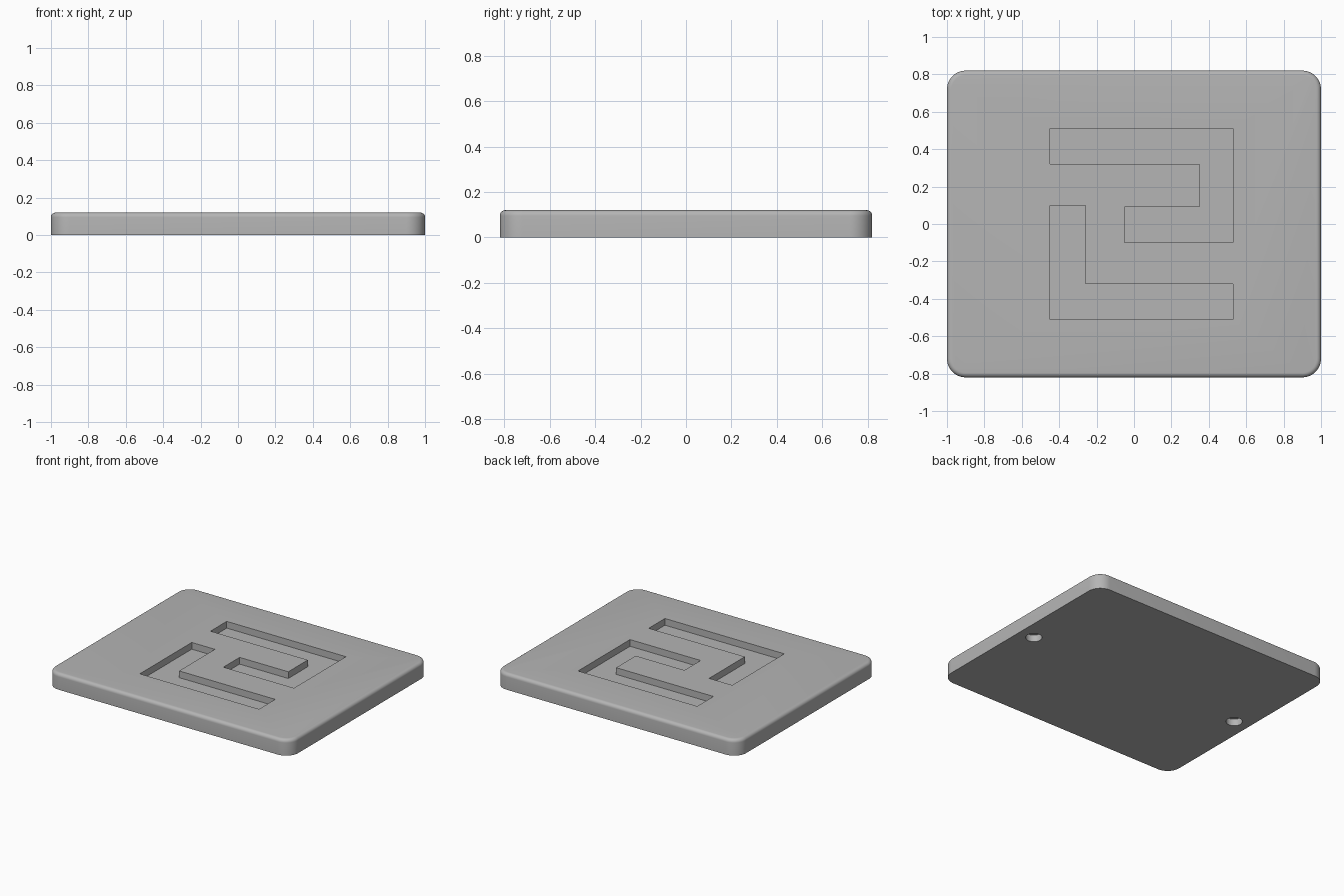
import bpy, bmesh, math

cube = bpy.data.objects.get("Cube")
if cube:
    bpy.data.objects.remove(cube, do_unlink=True)

HALF_X, HALF_Y, HEIGHT = 1.0, 0.82, 0.12
CORNER, FILLET, DEPTH = 0.1, 0.025, 0.05

grey = bpy.data.materials.new("plain grey")
grey.use_nodes = True
colour = (0.46, 0.46, 0.46, 1)
grey.diffuse_color = colour
grey.node_tree.nodes["Principled BSDF"].inputs["Base Color"].default_value = colour


def loft(name, rings):
    """Solid through a stack of matching rings, capped at both ends."""
    bm = bmesh.new()
    loops = [[bm.verts.new(p) for p in ring] for ring in rings]
    count = len(loops[0])
    for low, high in zip(loops, loops[1:]):
        for i in range(count):
            j = (i + 1) % count
            bm.faces.new((low[i], low[j], high[j], high[i]))
    bm.faces.new(loops[0][::-1])
    bm.faces.new(loops[-1])
    bmesh.ops.recalc_face_normals(bm, faces=bm.faces)
    mesh = bpy.data.meshes.new(name)
    bm.to_mesh(mesh)
    bm.free()
    mesh.materials.append(grey)
    obj = bpy.data.objects.new(name, mesh)
    bpy.context.collection.objects.link(obj)
    return obj


def prism(name, outline, z0, z1):
    return loft(name, [[(x, y, z) for x, y in outline] for z in (z0, z1)])


def rounded_ring(inset, z, steps=12):
    """Rounded rectangle pulled in from the plate edge."""
    ring = []
    for k, (sx, sy) in enumerate(((1, 1), (-1, 1), (-1, -1), (1, -1))):
        for i in range(steps + 1):
            a = math.pi / 2 * (k + i / steps)
            r = CORNER - inset
            ring.append((sx * (HALF_X - CORNER) + r * math.cos(a),
                         sy * (HALF_Y - CORNER) + r * math.sin(a), z))
    return ring


# Plate with rounded corners and a filleted top edge
rings = [rounded_ring(0, 0)]
for i in range(7):
    a = math.pi / 2 * i / 6
    rings.append(rounded_ring(FILLET * (1 - math.cos(a)),
                              HEIGHT - FILLET + FILLET * math.sin(a)))
plate = loft("plate", rings)

# Two angular grooves in the top
hook = [(-.45, .51), (-.45, .32), (.35, .32), (.35, .09),
        (-.05, .09), (-.05, -.1), (.53, -.1), (.53, .51)]
elbow = [(-.45, .1), (-.45, -.51), (.53, -.51), (.53, -.32), (-.26, -.32), (-.26, .1)]
floor = HEIGHT - DEPTH
cutters = [prism("hook_groove_cutter", hook, floor, HEIGHT + 0.1),
           prism("elbow_groove_cutter", elbow, floor, HEIGHT + 0.1)]

# Two blind round holes in the underside
for side, x in (("left", 0.88), ("right", -0.88)):
    circle = [(x + 0.055 * math.cos(t * math.pi / 16), 0.055 * math.sin(t * math.pi / 16))
              for t in range(32)]
    cutters.append(prism(side + "_hole_cutter", circle, -0.1, DEPTH))

for cutter in cutters:
    cutter.hide_render = True
    mod = plate.modifiers.new(cutter.name, "BOOLEAN")
    mod.operation = "DIFFERENCE"
    mod.solver = "EXACT"
    mod.object = cutter

# Bake the cuts and drop the cutters
bpy.context.view_layer.update()
graph = bpy.context.evaluated_depsgraph_get()
cut_mesh = bpy.data.meshes.new_from_object(plate.evaluated_get(graph))
plate.modifiers.clear()
plate.data = cut_mesh
for cutter in cutters:
    bpy.data.objects.remove(cutter, do_unlink=True)

bpy.ops.object.select_all(action="DESELECT")
plate.select_set(True)
bpy.context.view_layer.objects.active = plate
bpy.ops.object.shade_smooth_by_angle(angle=math.radians(30))
